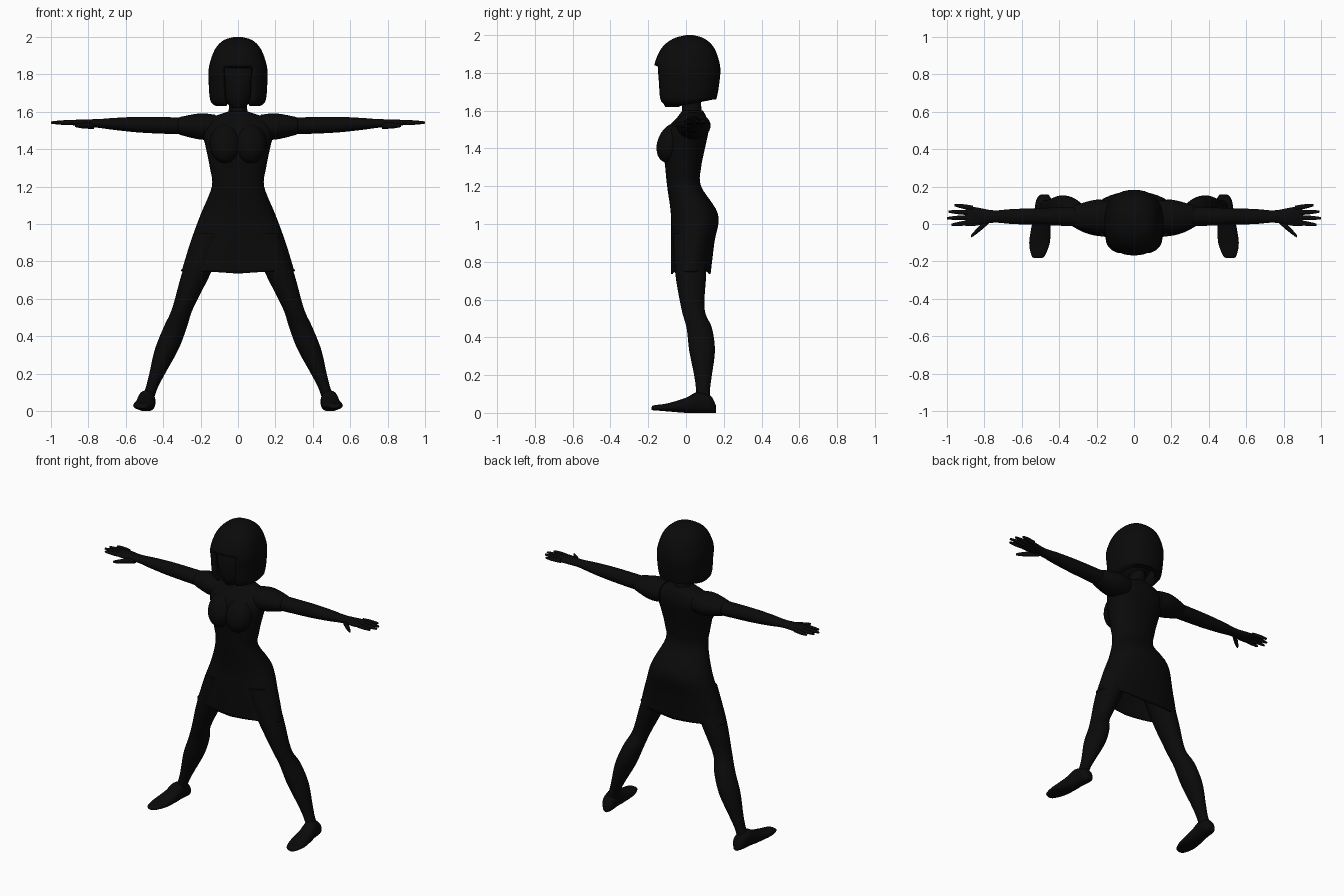
import bpy, bmesh
from math import sin, cos, tau, copysign
from mathutils import Vector

if "Cube" in bpy.data.objects:
    bpy.data.objects.remove(bpy.data.objects["Cube"])

COLOUR = (0.003, 0.003, 0.003, 1)
black = bpy.data.materials.new("near black")
black.use_nodes = True
black.diffuse_color = COLOUR
black.node_tree.nodes["Principled BSDF"].inputs["Base Color"].default_value = COLOUR

# coordinate index of the loft direction, the ring width and the ring depth
ORDER = {"x": (0, 1, 2), "y": (1, 0, 2), "z": (2, 0, 1)}


def smooth_rows(rows, steps=5):
    """Curve passing through every row."""
    points = [Vector(row) for row in rows]
    padded = [points[0]] + points + [points[-1]]
    result = []
    for a, b, c, d in zip(padded, padded[1:], padded[2:], padded[3:]):
        for i in range(steps):
            t = i / steps
            tangent_in, tangent_out = (c - a) / 2, (d - b) / 2
            blend = t * t * (3 - 2 * t)
            result.append(b.lerp(c, blend) + tangent_in * t * (1 - t) ** 2
                          - tangent_out * t * t * (1 - t))
    return result + [points[-1]]


def loft(name, rows, axis="z", sides=32, power=1, shape=None, mirror=False, thickness=0):
    """Skin over rounded rings: position, middle and radius across, middle and radius deep."""
    bm = bmesh.new()
    rings = []
    for position, middle_a, radius_a, middle_b, radius_b in smooth_rows(rows):
        ring = []
        for i in range(sides):
            angle = tau * i / sides
            s, c = (copysign(abs(k) ** power, k) for k in (sin(angle), cos(angle)))
            co = Vector()
            values = position, middle_a + s * radius_a, middle_b - c * radius_b
            for index, value in zip(ORDER[axis], values):
                co[index] = value
            ring.append(bm.verts.new(co))
        rings.append(ring)
    for low, high in zip(rings, rings[1:]):
        for i in range(sides):
            bm.faces.new((low[i - 1], low[i], high[i], high[i - 1]))
    bm.faces.new(rings[-1])
    if shape:
        shape(bm)
    else:
        bm.faces.new(rings[0][::-1])
    bmesh.ops.recalc_face_normals(bm, faces=bm.faces)

    mesh = bpy.data.meshes.new(name)
    bm.to_mesh(mesh)
    bm.free()
    obj = bpy.data.objects.new(name, mesh)
    bpy.context.collection.objects.link(obj)
    mesh.materials.append(black)
    if thickness:
        modifier = obj.modifiers.new("Thickness", "SOLIDIFY")
        modifier.thickness = thickness
    if mirror:
        obj.modifiers.new("Mirror", "MIRROR")
    bpy.ops.object.select_all(action="DESELECT")
    obj.select_set(True)
    bpy.context.view_layer.objects.active = obj
    bpy.ops.object.shade_smooth_by_angle(angle=0.9)


def upright(name, rows, **options):
    """Central part from rows of height, half width, front and back."""
    loft(name, [(z, 0, width, (front + back) / 2, (back - front) / 2)
                for z, width, front, back in rows], **options)


def arm_part(name, rows):
    """Part along the arm from rows of reach, depth and height."""
    loft(name, [(x, 0.04, depth, 1.515 + 0.03 * x, height) for x, depth, height in rows],
         axis="x", mirror=True)


def hand_digit(name, start, end, z, radius):
    """Tapering finger between two points of the palm plane."""
    rows = []
    for f in (0, 0.5, 0.9, 1):
        x, y = Vector(start).lerp(Vector(end), f)
        r = radius * (1 - 0.6 * f ** 4)
        rows.append((x, y, r, z, r))
    loft(name, rows, axis="x", sides=12, mirror=True)


# dress: open flared hem, slightly raised at the sides
def raise_hem(bm):
    for v in bm.verts:
        if v.co.z < 0.75:
            v.co.z += 0.07 * abs(v.co.x)


upright("dress", [
    (0.735, 0.305, -0.08, 0.13), (0.9, 0.255, -0.08, 0.15), (1.05, 0.2, -0.08, 0.17),
    (1.2, 0.14, -0.1, 0.08), (1.3, 0.15, -0.11, 0.08), (1.4, 0.17, -0.12, 0.1),
    (1.5, 0.19, -0.1, 0.12), (1.56, 0.16, -0.05, 0.11), (1.6, 0.055, -0.02, 0.09)],
    power=0.9, shape=raise_hem, thickness=0.01)

# bust
for side, label in ((1, "left"), (-1, "right")):
    bpy.ops.mesh.primitive_uv_sphere_add(location=(0.067 * side, -0.075, 1.43),
                                         rotation=(-0.4, 0, 0))
    bust = bpy.context.object
    bust.name = label + "_bust"
    bust.scale = (0.085, 0.075, 0.11)
    bust.data.materials.append(black)
    bpy.ops.object.shade_smooth()

# neck and head
upright("neck", [(1.57, 0.06, -0.02, 0.09), (1.63, 0.047, -0.02, 0.08),
                 (1.75, 0.047, -0.02, 0.08)])
upright("head", [(1.62, 0.03, -0.11, -0.04), (1.68, 0.09, -0.135, 0.09),
                 (1.8, 0.12, -0.135, 0.13), (1.9, 0.1, -0.1, 0.12)])


# bobbed hair: longer in front, with an opening under the fringe
def shape_hair(bm):
    fringe = 1.84
    opening = []
    for face in bm.faces:
        middle = face.calc_center_median()
        if middle.z < fringe and abs(middle.x) < -0.55 * middle.y:
            opening.append(face)
    bmesh.ops.delete(bm, geom=opening, context="FACES")
    for v in bm.verts:
        if v.co.z < fringe - 0.01:
            v.co.y = max(v.co.y, -0.147)
        if v.co.z < 1.66:
            v.co.z += 0.2 * max(0, v.co.y) * (1.66 - v.co.z) / 0.03


upright("hair", [
    (1.63, 0.12, -0.12, 0.13), (1.66, 0.148, -0.15, 0.16), (1.76, 0.157, -0.16, 0.178),
    (1.84, 0.155, -0.168, 0.18), (1.93, 0.125, -0.13, 0.15), (1.98, 0.08, -0.07, 0.1),
    (2, 0.02, 0, 0.04)],
    sides=40, power=0.85, shape=shape_hair, thickness=0.025)

# sleeves, arms and hands
arm_part("sleeve", [(0.12, 0.08, 0.065), (0.2, 0.09, 0.07), (0.3, 0.065, 0.05),
                    (0.32, 0.055, 0.04)])
arm_part("arm", [(0.25, 0.055, 0.045), (0.5, 0.045, 0.043), (0.65, 0.04, 0.033),
                 (0.75, 0.033, 0.023), (0.85, 0.05, 0.018), (0.9, 0.05, 0.01)])
for label, y, tip in (("index", 0.01, 0.975), ("middle", 0.035, 1),
                      ("ring", 0.06, 0.99), ("little", 0.085, 0.96)):
    hand_digit(label + "_finger", (0.86, y), (tip, y * 1.4 - 0.018), 1.542, 0.013)
hand_digit("thumb", (0.77, 0.025), (0.87, -0.065), 1.526, 0.017)

# legs spread outwards in a straight slant
loft("leg", [(z, 0.51 - 0.39 * z, radius, y, radius + 0.005) for z, radius, y in (
    (0.05, 0.036, 0.09), (0.12, 0.032, 0.09), (0.2, 0.042, 0.09), (0.33, 0.063, 0.085),
    (0.45, 0.062, 0.07), (0.55, 0.056, 0.037), (0.74, 0.077, 0.025), (0.95, 0.085, 0.02))],
    mirror=True)

# feet: the sole rises gently towards the toes
foot = []
for y, width, top in ((0.158, 0.02, 0.04), (0.13, 0.04, 0.09), (0.06, 0.045, 0.11),
                      (0, 0.05, 0.08), (-0.1, 0.055, 0.05), (-0.17, 0.035, 0.04),
                      (-0.182, 0.015, 0.03)):
    sole = max(0, -0.08 * y)
    foot.append((y, 0.495 - 0.1 * y, width, (top + sole) / 2, (top - sole) / 2))
loft("foot", foot, axis="y", power=0.85, mirror=True)
